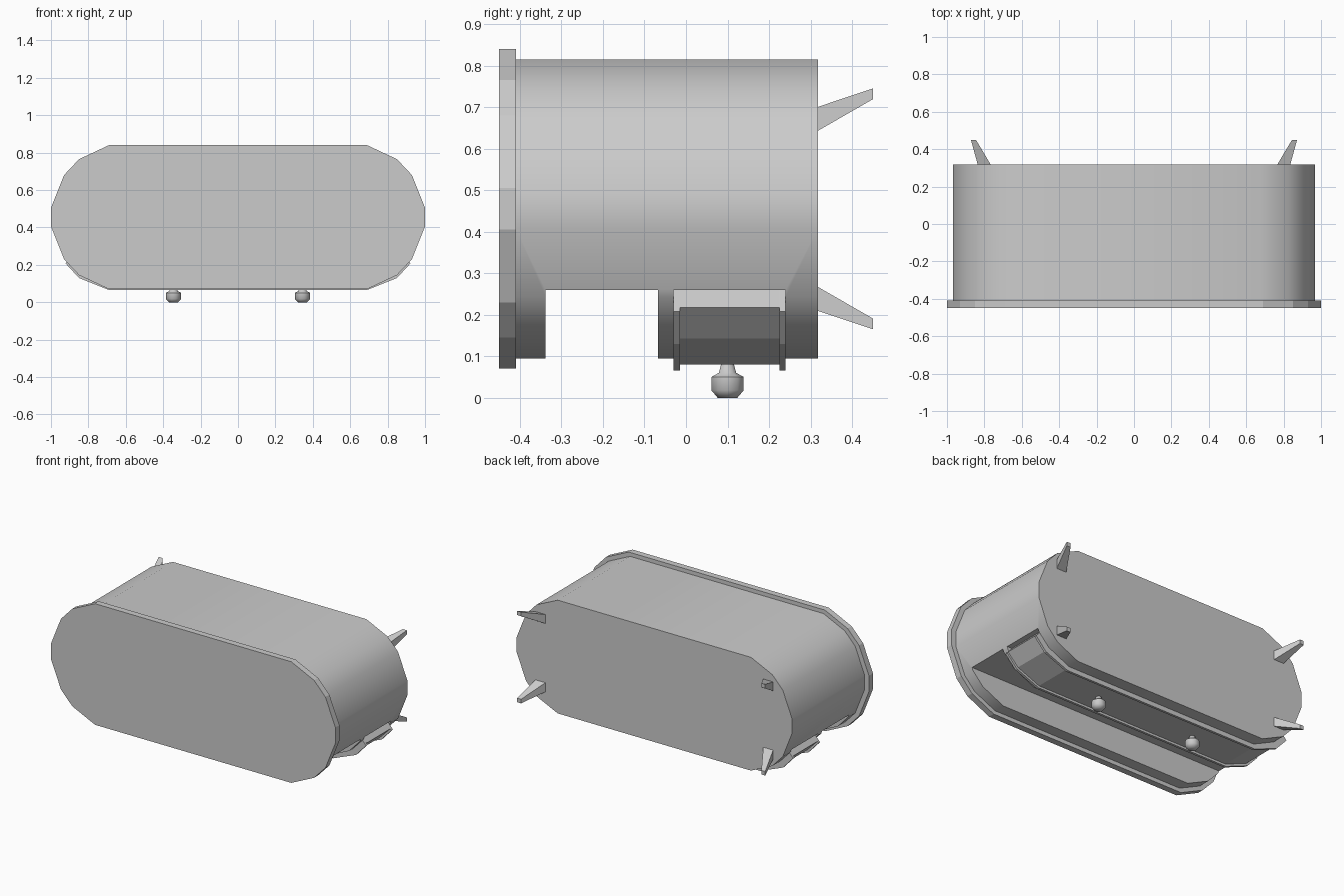
import bpy, bmesh, math
from mathutils import Vector

if "Cube" in bpy.data.objects:
    bpy.data.objects.remove(bpy.data.objects["Cube"])

ZC = 0.455  # mid height of the rounded housing


def make(name, bm, angle=None):
    bmesh.ops.recalc_face_normals(bm, faces=bm.faces)
    mesh = bpy.data.meshes.new(name)
    bm.to_mesh(mesh)
    bm.free()
    ob = bpy.data.objects.new(name, mesh)
    bpy.context.collection.objects.link(ob)
    if angle:
        smooth(ob, angle)
    return ob


def smooth(ob, angle):
    bpy.ops.object.select_all(action='DESELECT')
    ob.select_set(True)
    bpy.context.view_layer.objects.active = ob
    bpy.ops.object.shade_smooth_by_angle(angle=math.radians(angle))


def add_prism(bm, profile, y0, y1):
    """Extrude an (x, z) outline along y."""
    face = bm.faces.new([bm.verts.new((x, y0, z)) for x, z in profile])
    ext = bmesh.ops.extrude_face_region(bm, geom=[face])
    verts = [g for g in ext['geom'] if isinstance(g, bmesh.types.BMVert)]
    bmesh.ops.translate(bm, verts=verts, vec=(0, y1 - y0, 0))
    # extrusion keeps the start face, so the prism is closed
    return bm


def four_way(quarter):
    """Mirror a quarter outline (offsets from centre) into a closed loop."""
    right = quarter + [(x, -z) for x, z in reversed(quarter)]
    loop = right + [(-x, z) for x, z in reversed(right)]
    return [(x, ZC + z) for x, z in loop]


def two_way(half):
    return half + [(-x, z) for x, z in reversed(half)]


# front plate
plate = four_way([(0.69, 0.385), (0.85, 0.31), (0.93, 0.225), (1.0, 0.05)])
make("front_plate", add_prism(bmesh.new(), plate, -0.45, -0.41))

# main housing with two slots cut across its underside
shell = four_way([(0.68, 0.36), (0.83, 0.29), (0.903, 0.212), (0.968, 0.048)])
housing = make("housing", add_prism(bmesh.new(), shell, -0.41, 0.318))
for y0, y1 in ((-0.338, -0.068), (-0.03, 0.24)):
    box = [(-1.2, -0.2), (1.2, -0.2), (1.2, 0.26), (-1.2, 0.26)]
    cutter = make("slot_cutter", add_prism(bmesh.new(), box, y0, y1))
    cutter.hide_render = True
    mod = housing.modifiers.new("slot", 'BOOLEAN')
    mod.operation = 'DIFFERENCE'
    mod.solver = 'EXACT'
    mod.object = cutter
    bpy.context.view_layer.objects.active = housing
    bpy.ops.object.modifier_apply(modifier=mod.name)
    bpy.data.objects.remove(cutter)
smooth(housing, 30)

# underside tray: recessed core between two raised rims
core = two_way([(0.875, 0.26), (0.915, 0.217), (0.842, 0.143), (0.687, 0.08)])
rim = two_way([(0.875, 0.26), (0.922, 0.208), (0.85, 0.13), (0.69, 0.066)])
make("tray_core", add_prism(bmesh.new(), core, -0.015, 0.225))
bm = bmesh.new()
for y0, y1 in ((-0.03, -0.015), (0.225, 0.24)):
    add_prism(bm, rim, y0, y1)
make("tray_rims", bm)

# two knob feet, lathed
FOOT = [(0.025, 0), (0.041, 0.018), (0.041, 0.05), (0.022, 0.06), (0.015, 0.085)]
SIDES = 10
for side, sx in (("right", 1), ("left", -1)):
    bm = bmesh.new()
    rings = [[bm.verts.new((sx * 0.345 + r * math.cos(2 * math.pi * i / SIDES),
                            0.1 + r * math.sin(2 * math.pi * i / SIDES), z))
              for i in range(SIDES)] for r, z in FOOT]
    for a, b in zip(rings, rings[1:]):
        for i in range(SIDES):
            j = (i + 1) % SIDES
            bm.faces.new((a[i], a[j], b[j], b[i]))
    bm.faces.new(rings[0])
    bm.faces.new(rings[-1])
    make("foot_" + side, bm, 50)

# four tapered pegs splayed out from the back
for side, sx in (("right", 1), ("left", -1)):
    for level, sz in (("upper", 1), ("lower", -1)):
        bm = bmesh.new()
        ends = []
        for y, x0, x1, z0, z1 in ((0.316, 0.765, 0.835, 0.187, 0.245),
                                  (0.45, 0.845, 0.872, 0.264, 0.29)):
            ends.append([bm.verts.new((sx * x, y, ZC + sz * z)) for x, z in
                         ((x0, z0), (x1, z0), (x1, z1), (x0, z1))])
        for i in range(4):
            j = (i + 1) % 4
            bm.faces.new((ends[0][i], ends[0][j], ends[1][j], ends[1][i]))
        for end in ends:
            bm.faces.new(end)
        make(f"back_peg_{level}_{side}", bm)
